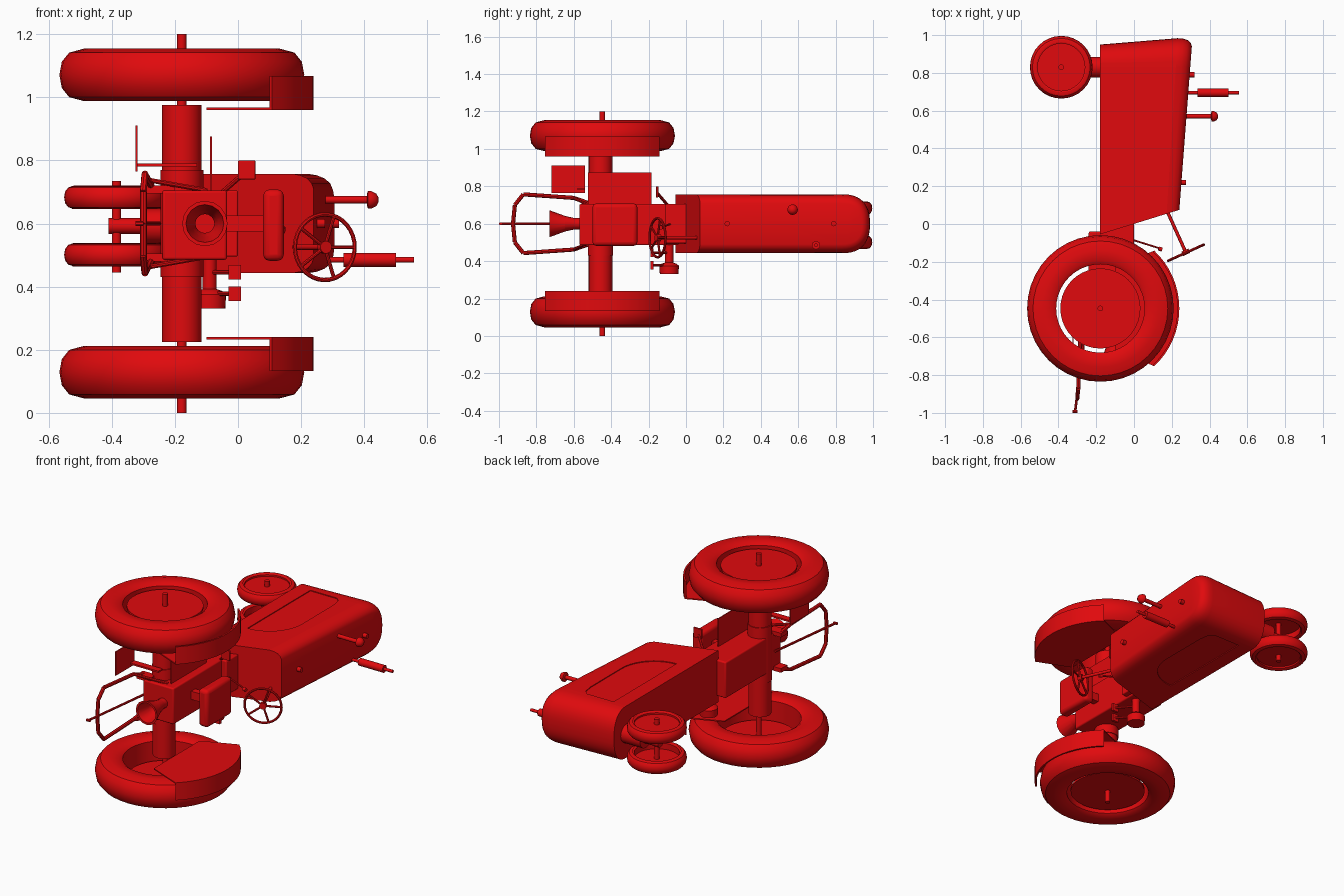
import bpy, bmesh, math
from mathutils import Vector

if "Cube" in bpy.data.objects:
    bpy.data.objects.remove(bpy.data.objects["Cube"])

# The tractor lies on its side: its "up" is +x, its "forward" is +y, its width is z.
red = bpy.data.materials.new("tractor red")
red.diffuse_color = (0.75, 0.003, 0.004, 1)
red.use_nodes = True
red.node_tree.nodes["Principled BSDF"].inputs["Base Color"].default_value = red.diffuse_color
ZC = 0.6


def finish(name, bm, angle=35, bevel=0):
    bmesh.ops.recalc_face_normals(bm, faces=bm.faces)
    me = bpy.data.meshes.new(name)
    bm.to_mesh(me)
    bm.free()
    ob = bpy.data.objects.new(name, me)
    bpy.context.collection.objects.link(ob)
    me.materials.append(red)
    if bevel:
        m = ob.modifiers.new("bevel", 'BEVEL')
        m.width, m.segments = bevel, 3
    bpy.ops.object.select_all(action='DESELECT')
    ob.select_set(True)
    bpy.context.view_layer.objects.active = ob
    bpy.ops.object.shade_smooth_by_angle(angle=math.radians(angle))
    return ob


def box(name, x, y, z, bevel=0):
    bm = bmesh.new()
    bmesh.ops.create_cube(bm, size=1)
    for v in bm.verts:
        v.co = [(a[0] + a[1]) / 2 + c * (a[1] - a[0]) for a, c in zip((x, y, z), v.co)]
    return finish(name, bm, bevel=bevel)


def lathe(name, profile, origin, axis=(0, 0, 1), segs=32, closed=False):
    """Revolve (radius, height) points around an axis."""
    q = Vector((0, 0, 1)).rotation_difference(Vector(axis).normalized())
    bm = bmesh.new()
    rings = []
    for r, h in profile:
        rings.append([bm.verts.new(Vector(origin) + q @ Vector(
            (r * math.cos(2 * math.pi * i / segs), r * math.sin(2 * math.pi * i / segs), h)))
            for i in range(segs)])
    pairs = list(zip(rings, rings[1:]))
    if closed:
        pairs.append((rings[-1], rings[0]))
    for a, b in pairs:
        for i in range(segs):
            j = (i + 1) % segs
            bm.faces.new((a[i], a[j], b[j], b[i]))
    if not closed:
        bm.faces.new(rings[0])
        bm.faces.new(rings[-1])
    return finish(name, bm)


def rod(name, a, b, r, segs=14):
    a, b = Vector(a), Vector(b)
    return lathe(name, [(r, 0), (r, (b - a).length)], a, b - a, segs)


def plate(name, pts, z0, z1):
    """Extrude an (x, y) outline between two z levels."""
    bm = bmesh.new()
    lo = [bm.verts.new((x, y, z0)) for x, y in pts]
    hi = [bm.verts.new((x, y, z1)) for x, y in pts]
    bm.faces.new(lo)
    bm.faces.new(hi)
    for i in range(len(pts)):
        j = (i + 1) % len(pts)
        bm.faces.new((lo[i], lo[j], hi[j], hi[i]))
    return finish(name, bm)


def wheel(name, c, R, inner, half, disc, segs, shift):
    tyre = [(inner, -half * .8), (inner + .02, -half * .97), (R * .8, -half), (R * .92, -half * .85),
            (R * .98, -half * .5), (R, 0)]
    tyre += [(r, -h) for r, h in tyre[-2::-1]]
    lathe(name + "_tyre", tyre, c, segs=segs, closed=True)
    lathe(name + "_disc", [(disc, shift - .006), (disc, shift + .006)], c, segs=segs)


# wheels, axles, fenders
RX, RY = -0.178, -0.447
for s, tag in ((-1, "lower"), (1, "upper")):
    wheel(f"rear_{tag}_wheel", (RX, RY, ZC + s * .471), .388, .234, .083, .212, 40, s * .05)
    wheel(f"front_{tag}_wheel", (-.385, .83, .592 + s * .091), .166, .125, .037, .126, 32, s * .014)
    rod(f"rear_{tag}_axle_housing", (RX, RY - .01, ZC + s * .1), (RX, RY - .01, ZC + s * .375), .063, 28)
    arc = [math.radians(-47 + 94 * i / 16) for i in range(17)]
    P = lambda r: [(RX + r * math.cos(t), RY + r * math.sin(t)) for t in arc]
    z = sorted((ZC + s * .36, ZC + s * .367))
    plate(f"{tag}_fender_side", P(.418) + [(-.1, RY + .22), (-.1, RY - .22)], *z)
    z = sorted((ZC + s * .36, ZC + s * .467))
    plate(f"{tag}_fender_top", P(.418) + P(.408)[::-1], *z)
rod("rear_axle", (RX, RY, 0), (RX, RY, 1.2), .015)
rod("front_axle", (-.385, .83, .445), (-.385, .83, .735), .015)
rod("front_pedestal", (-.41, .83, .592), (-.3, .83, .592), .025, 20)
rod("front_pedestal_collar", (-.31, .83, .592), (-.17, .83, .592), .055, 24)

# hood: rounded plan outline lofted upwards (along x)
bm = bmesh.new()
rings = []
N = 24
for t, ins in ((0, 0), (.84, 0), (.9, .006), (.95, .018), (.985, .038), (1, .06)):
    a, b, e = .12 + .04 * t - ins * .8, .1575 - ins * .8, 2 / 2.5
    pts = [(-.055 + .13 * t, ZC - b)]
    for i in range(N + 1):
        th = -math.pi / 2 + math.pi * i / N
        c, sn = max(0, math.cos(th)), math.sin(th)
        pts.append((.83 + a * c ** e, ZC + b * math.copysign(abs(sn) ** e, sn)))
    pts.append((-.055 + .13 * t, ZC + b))
    ring = []
    for y, z in pts:
        top = .24 + .065 * max(0, y - .075) / .85
        ring.append(bm.verts.new((-.18 + (top + .18) * t, y, z)))
    rings.append(ring)
for a, b in zip(rings, rings[1:]):
    for i in range(len(a)):
        j = (i + 1) % len(a)
        bm.faces.new((a[i], a[j], b[j], b[i]))
bm.faces.new(rings[0])
bm.faces.new(rings[-1])
hood = finish("hood", bm, 30)
for p in hood.data.polygons:
    if abs(p.normal.z) > .99:
        p.use_smooth = False

# recessed side panels cut into the hood
panel = [(-.09, .825), (.09, .825), (.115, .8), (.125, .74), (.125, .5)]
panel += [(-.09 + .215 * math.cos(t), .44 - .22 * math.sin(t)) for t in [math.pi / 2 * i / 10 for i in range(11)]]
for tag, z0, z1 in (("upper", .7525, .78), ("lower", .42, .4475)):
    cutter = plate(f"{tag}_panel_cutter", panel, z0, z1)
    for p in cutter.data.polygons:
        p.use_smooth = False
    cutter.hide_render = True
    cutter.hide_set(True)
    m = hood.modifiers.new("panel", 'BOOLEAN')
    m.object, m.operation, m.solver = cutter, 'DIFFERENCE', 'EXACT'

# exhaust, air intake, caps
rod("exhaust_pipe", (.26, .695, .485), (.557, .695, .485), .009)
rod("exhaust_muffler", (.335, .695, .485), (.5, .695, .485), .022, 20)
rod("intake_pipe", (.25, .57, .675), (.42, .57, .675), .012)
lathe("intake_cap", [(.018, 0), (.028, .004), (.028, .014), (.02, .03), (.008, .037)], (.408, .57, .675), (1, 0, 0), 20)
for i, (x, y, z) in enumerate(((.255, .22, .6), (.3, .79, .6))):
    rod(f"filler_cap_{i}", (x - .03, y, z), (x + .02, y, z), .014)

# transmission, seat
box("transmission", (-.24, -.035), (-.57, -.04), (.485, .705), .008)
box("clutch_housing", (-.175, 0), (-.11, .02), (.495, .705), .006)
rod("axle_center", (RX, RY - .01, .43), (RX, RY - .01, .77), .068, 28)
box("seat_post", (-.04, .09), (-.4, -.36), (.575, .625))
box("seat", (.08, .145), (-.5, -.26), (.482, .708), .02)

# steering wheel
C = Vector((.275, -.152, .525))
ax = Vector((.095, -.21, 0)).normalized()
rod("steering_column", C - ax * .27, C, .009)
lathe("steering_rim", [(.104 + .007 * math.cos(k * math.pi / 4), .007 * math.sin(k * math.pi / 4)) for k in range(8)],
      C, ax, 32, True)
rod("steering_hub", C - ax * .015, C + ax * .01, .02)
side = Vector((0, 0, 1)).cross(ax)
for k in range(5):
    t = 2 * math.pi * k / 5
    rod(f"steering_spoke_{k}", C, C + (side * math.cos(t) + Vector((0, 0, 1)) * math.sin(t)) * .102, .006, 8)

# footplates, pedals, levers, filter canister
box("footplate", (-.088, -.082), (-.525, -.185), (.7, .875))
box("step_plate", (-.325, -.319), (-.72, -.54), (.765, .91))
box("step_bracket", (-.32, -.13), (-.58, -.54), (.78, .79))
box("clutch_pedal", (0, .055), (-.16, -.148), (.74, .8), .003)
rod("clutch_pedal_arm", (.02, -.15, .76), (-.06, -.09, .69), .008, 8)
for i, z in enumerate((.378, .445)):
    box(f"brake_pedal_{i}", (-.03, .01), (-.19, -.175), (z - .023, z + .023))
    rod(f"brake_pedal_arm_{i}", (-.01, -.18, z), (-.09, -.09, z), .007, 8)
rod("brake_shaft", (-.09, -.09, .36), (-.09, -.09, .5), .009)
lathe("filter_canister", [(.05, 0), (.052, .045), (.04, .056), (.022, .062), (.022, .16)], (-.09, -.09, .33), segs=24)
rod("gear_lever", (-.02, -.08, .6), (.14, -.13, .58), .005, 8)
rod("gear_knob", (.13, -.13, .582), (.148, -.135, .579), .011, 12)

# rear power take-off shield and hitch frame
lathe("pto_shield", [(.002, .03), (.03, .03), (.06, .165), (.072, .165), (.03, .05), (.03, -.04)],
      (-.105, -.565, ZC), (0, -1, 0), 16)
path = [(-.27, -.52, .71), (-.285, -.6, .738), (-.295, -.87, .757), (-.3, -.915, .7), (-.3, -.925, .6)]
for s, tag in ((-1, "lower"), (1, "upper")):
    pts = [Vector((x, y, ZC + s * (z - ZC))) for x, y, z in path]
    for k, (a, b) in enumerate(zip(pts, pts[1:])):
        rod(f"hitch_{tag}_bar_{k}", a, b, .011, 8)
    rod(f"hitch_{tag}_lift_rod", pts[1], (-.1, -.53, ZC + s * .105), .008, 8)
    box(f"hitch_{tag}_bracket", (-.29, -.2), (-.56, -.5), sorted((ZC + s * .095, ZC + s * .12)))
rod("drawbar", (-.25, -.5, ZC), (-.312, -.995, ZC), .007, 8)
rod("drawbar_hook", (-.3, -.992, ZC), (-.325, -.992, ZC), .008, 10)
